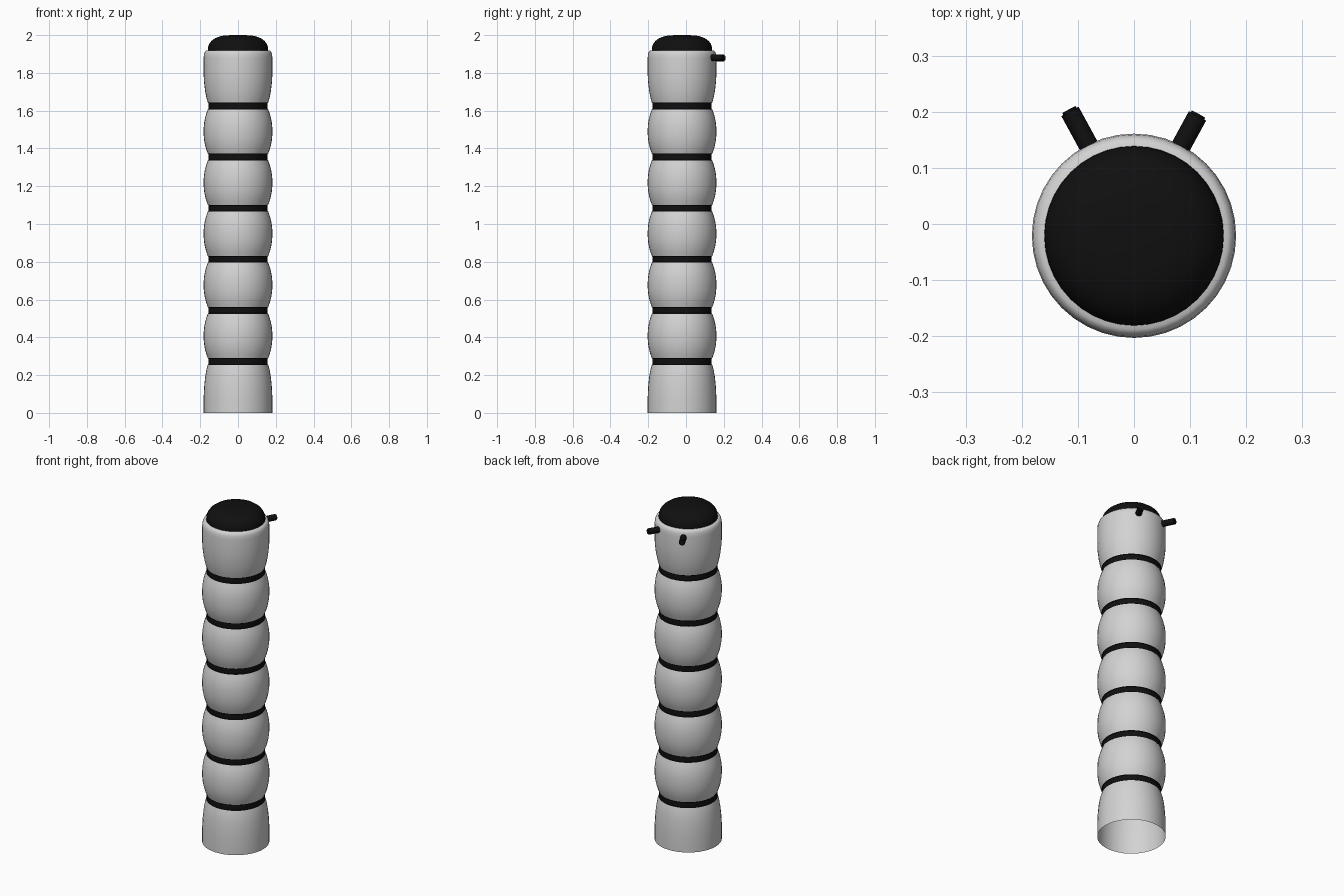
import bpy, bmesh, math
from mathutils import Vector

if "Cube" in bpy.data.objects:
    bpy.data.objects.remove(bpy.data.objects["Cube"])

CY = -0.021   # column axis offset in y
SIDES = 40


def material(name, rgb):
    m = bpy.data.materials.new(name)
    m.diffuse_color = (*rgb, 1)
    m.use_nodes = True
    m.node_tree.nodes["Principled BSDF"].inputs["Base Color"].default_value = m.diffuse_color
    return m


grey = material("light grey", (0.65, 0.65, 0.65))
black = material("black", (0.005, 0.005, 0.005))


def finish(bm, name, mat, angle=40):
    bmesh.ops.remove_doubles(bm, verts=bm.verts, dist=1e-5)
    mesh = bpy.data.meshes.new(name)
    bm.to_mesh(mesh)
    bm.free()
    mesh.materials.append(mat)
    ob = bpy.data.objects.new(name, mesh)
    bpy.context.collection.objects.link(ob)
    bpy.ops.object.select_all(action='DESELECT')
    bpy.context.view_layer.objects.active = ob
    ob.select_set(True)
    bpy.ops.object.shade_smooth_by_angle(angle=math.radians(angle))
    return ob


def lathe(name, profile, mat):
    """Spin a bottom-to-top (radius, z) profile around the column axis."""
    bm = bmesh.new()
    vs = [bm.verts.new((r, CY, z)) for r, z in profile]
    es = [bm.edges.new(p) for p in zip(vs, vs[1:])]
    bmesh.ops.spin(bm, geom=vs + es, cent=(0, CY, 0), axis=(0, 0, 1),
                   angle=2 * math.pi, steps=SIDES)
    bmesh.ops.remove_doubles(bm, verts=bm.verts, dist=1e-5)
    for f in bm.faces:   # outward normals
        c = f.calc_center_median() - Vector((0, CY, 0))
        if f.normal.dot(Vector((c.x, c.y, 0.05 if f.normal.z > 0 else 0))) < 0:
            f.normal_flip()
    return finish(bm, name, mat)


def pin(name, tip, direction, length=0.11, radius=0.0175):
    """Round peg with a softly bevelled end."""
    bm = bmesh.new()
    bmesh.ops.create_cone(bm, cap_ends=True, segments=16, radius1=radius,
                          radius2=radius, depth=length)
    end = [e for e in bm.edges if all(v.co.z > 0 for v in e.verts)]
    bmesh.ops.bevel(bm, geom=end, offset=0.004, segments=2, affect='EDGES')
    d = Vector(direction).normalized()
    bm.transform(d.to_track_quat('Z', 'Y').to_matrix().to_4x4())
    bmesh.ops.translate(bm, verts=bm.verts, vec=Vector(tip) - d * length / 2)
    return finish(bm, name, black)


PITCH, FIRST, HALF = 0.2706, 0.272, 0.018
bands = [FIRST + i * PITCH for i in range(6)]

# Base segment, open underneath
lathe("base_segment", [(0.182, 0), (0.182, 0.08), (0.179, 0.14), (0.174, 0.19),
                       (0.167, 0.23), (0.160, bands[0] - HALF)], grey)

# Barrel-shaped middle segments
for i in range(5):
    lo, hi = bands[i] + HALF, bands[i + 1] - HALF
    prof = []
    for k in range(11):
        t = k / 10
        prof.append((0.160 + 0.022 * (1 - abs(2 * t - 1) ** 2.2), lo + (hi - lo) * t))
    lathe(f"middle_segment_{i + 1}", prof, grey)

# Top segment with rounded shoulder
z0 = bands[5] + HALF
lathe("top_segment", [(0.160, z0), (0.167, z0 + 0.025), (0.174, z0 + 0.06),
                      (0.180, z0 + 0.11), (0.182, z0 + 0.15), (0.182, 1.88),
                      (0.180, 1.90), (0.175, 1.913), (0.167, 1.919),
                      (0.150, 1.92)], grey)

# Dark bands in the grooves
for i, z in enumerate(bands):
    lathe(f"groove_band_{i + 1}", [(0.160, z - HALF), (0.157, z - HALF + 0.003),
                                   (0.157, z + HALF - 0.003), (0.160, z + HALF)], black)

# Domed cap
lathe("domed_cap", [(0.160, 1.918), (0.159, 1.935), (0.153, 1.953), (0.141, 1.969),
                    (0.122, 1.983), (0.097, 1.993), (0.066, 1.999), (0, 2.0)], black)

# Two rear pins
pin("left_pin", (-0.116, 0.204, 1.879), (-0.48, 0.88, 0.02))
pin("right_pin", (0.115, 0.196, 1.881), (0.48, 0.88, 0.02))
